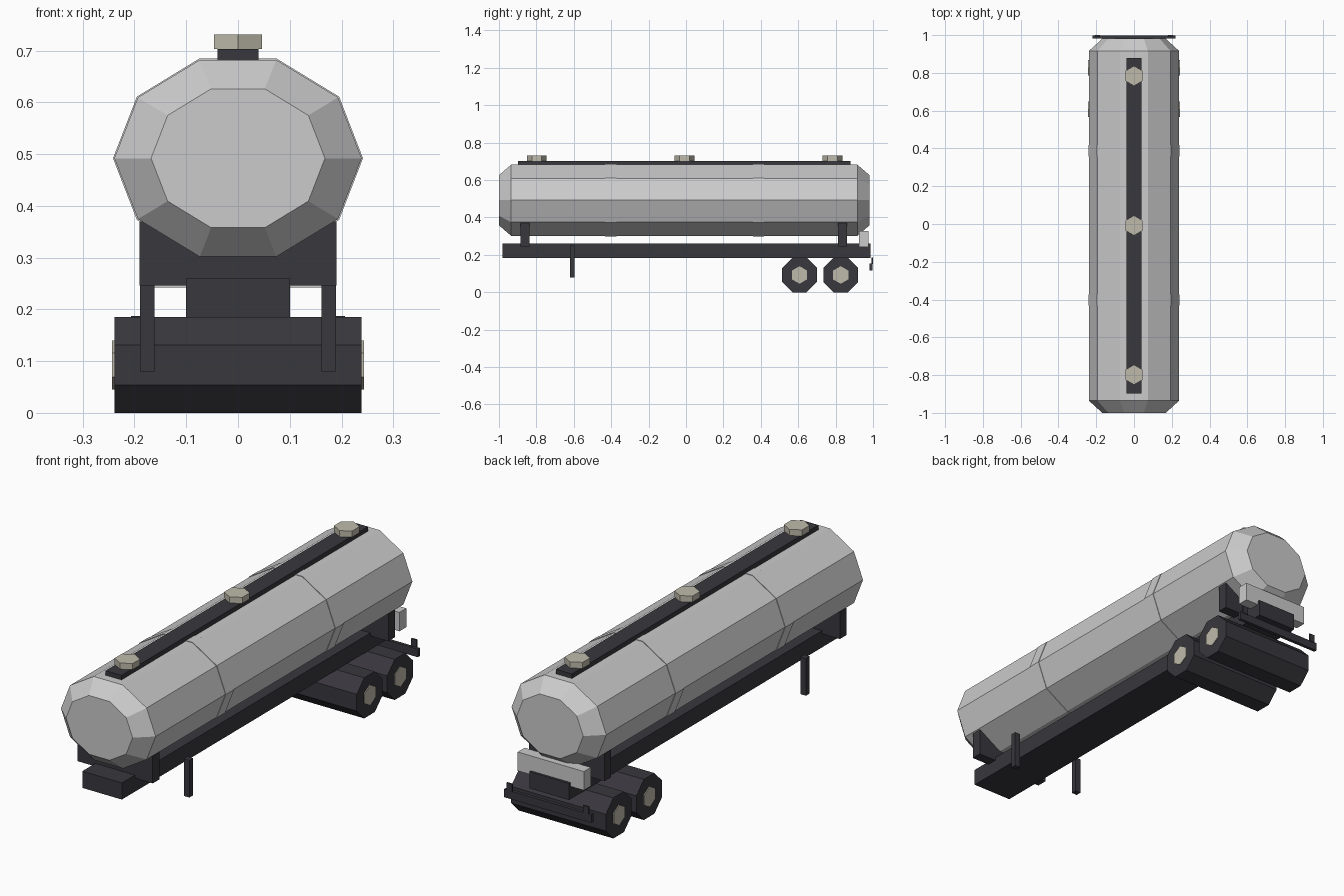
import bpy, bmesh, math

if "Cube" in bpy.data.objects:
    bpy.data.objects.remove(bpy.data.objects["Cube"])


def material(name, rgb):
    m = bpy.data.materials.new(name)
    m.diffuse_color = (*rgb, 1)
    m.use_nodes = True
    m.node_tree.nodes["Principled BSDF"].inputs["Base Color"].default_value = m.diffuse_color
    return m


SILVER = material("silver grey", (0.60, 0.60, 0.60))
DARK = material("dark charcoal", (0.040, 0.038, 0.047))
BEIGE = material("pale beige", (0.52, 0.50, 0.41))


def finish(name, bm, mat):
    bmesh.ops.recalc_face_normals(bm, faces=bm.faces)
    mesh = bpy.data.meshes.new(name)
    bm.to_mesh(mesh)
    bm.free()
    mesh.materials.append(mat)
    ob = bpy.data.objects.new(name, mesh)
    bpy.context.collection.objects.link(ob)
    return ob


def loft(name, rings, mat):
    """Skin a closed solid through rings of points."""
    bm = bmesh.new()
    loops = [[bm.verts.new(p) for p in ring] for ring in rings]
    n = len(loops[0])
    for a, b in zip(loops, loops[1:]):
        for i in range(n):
            j = (i + 1) % n
            bm.faces.new((a[i], a[j], b[j], b[i]))
    bm.faces.new(loops[0])
    bm.faces.new(loops[-1])
    return finish(name, bm, mat)


def box(name, x, y, z, mat):
    rings = [[(x[0], v, z[0]), (x[1], v, z[0]), (x[1], v, z[1]), (x[0], v, z[1])] for v in y]
    return loft(name, rings, mat)


def polygon(n, ru, rv, start=0.0):
    angles = [start + math.tau * i / n for i in range(n)]
    return [(ru * math.cos(a), rv * math.sin(a)) for a in angles]


def tank_ring(y, rx, rz):
    return [(u, y, 0.492 + v) for u, v in polygon(10, rx, rz)]


# Ten-sided tank with tapered ends, and two raised bands
loft("tank", [tank_ring(-1.0, 0.168, 0.141), tank_ring(-0.935, 0.239, 0.2),
              tank_ring(0.916, 0.239, 0.2), tank_ring(0.981, 0.168, 0.141)], SILVER)
for label, y in (("front", -0.402), ("rear", 0.388)):
    loft(label + "_tank_band", [tank_ring(y + d, 0.2415, 0.2025) for d in (-0.03, 0.03)], SILVER)

# Walkway with three hexagonal hatches
box("walkway", (-0.04, 0.04), (-0.897, 0.88), (0.675, 0.703), DARK)
for i, y in enumerate((-0.798, -0.008, 0.784)):
    loft(f"hatch_{i + 1}", [[(u, y + v, z) for u, v in polygon(6, 0.053, 0.053, math.pi / 6)]
                            for z in (0.703, 0.731)], BEIGE)

# Chassis beam and tank saddles
box("chassis_beam", (-0.1, 0.1), (-0.98, 0.986), (0.184, 0.26), DARK)
for label, y in (("front", -0.862), ("rear", 0.836)):
    box(label + "_saddle", (-0.19, 0.19), (y - 0.024, y + 0.024), (0.246, 0.37), DARK)

# Landing legs
for label, s in (("left", -1), ("right", 1)):
    box(label + "_landing_leg", (s * 0.175 - 0.014, s * 0.175 + 0.014),
        (-0.621, -0.595), (0.08, 0.25), DARK)

# Eight-sided wheel rollers with hexagonal hubs
for label, y in (("front", 0.607), ("rear", 0.827)):
    loft(label + "_wheels", [[(x, y + u, 0.0925 + v) for u, v in polygon(8, 0.1001, 0.1001, math.pi / 8)]
                             for x in (-0.239, 0.239)], DARK)
    for side, s in (("left", -1), ("right", 1)):
        loft(f"{label}_{side}_hub", [[(s * x, y + u, 0.0925 + v) for u, v in polygon(6, 0.047, 0.047, math.pi / 6)]
                                     for x in (0.22, 0.243)], BEIGE)

# Rear light panel, guard bar and its uprights
box("rear_panel", (-0.167, 0.167), (0.925, 0.975), (0.242, 0.328), SILVER)
box("guard_bar", (-0.22, 0.22), (0.982, 0.997), (0.116, 0.153), DARK)
for label, s in (("left", -1), ("right", 1)):
    box(label + "_guard_upright", (s * 0.193 - 0.014, s * 0.193 + 0.014), (0.993, 1.0), (0.15, 0.187), DARK)
